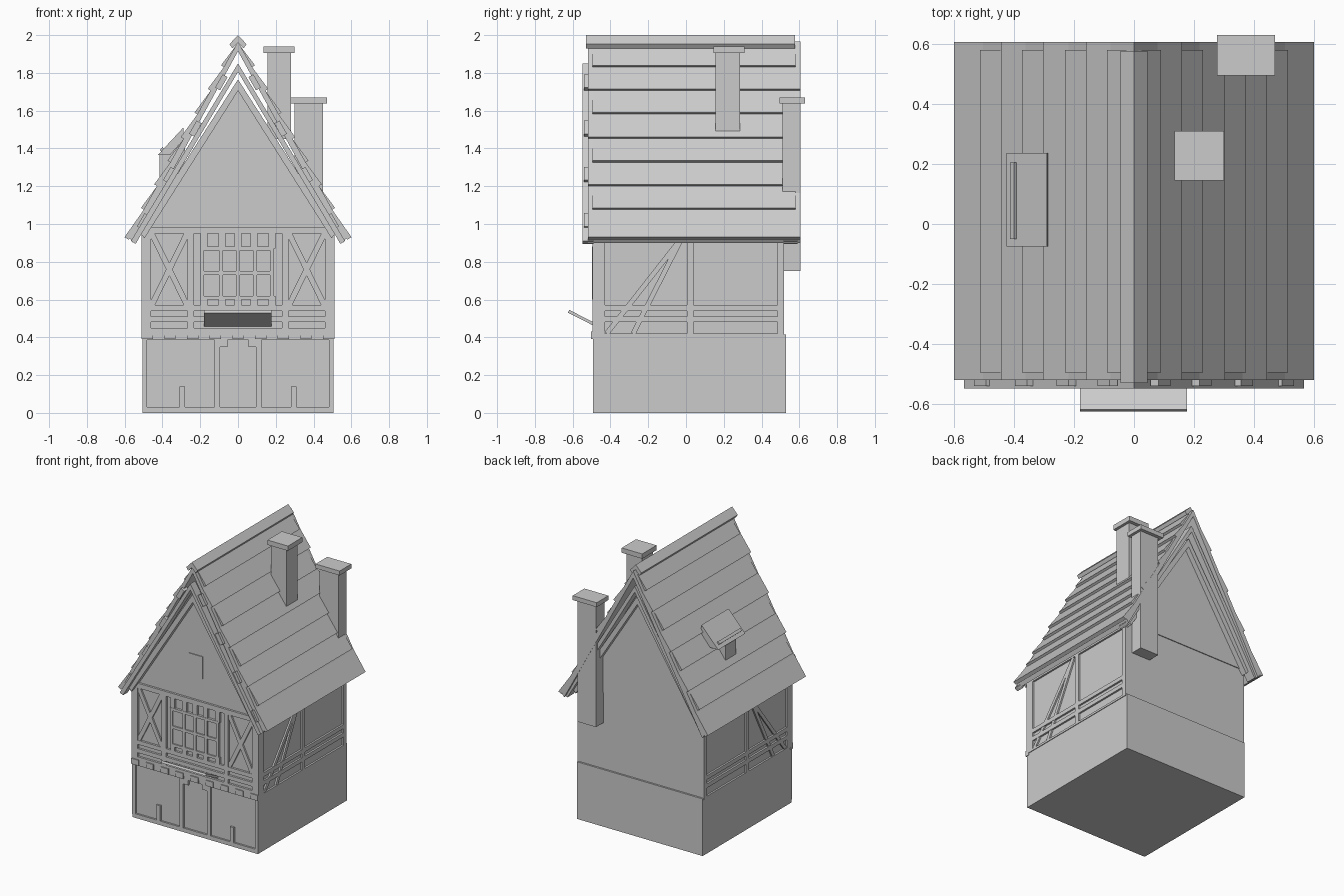
import bpy, bmesh, math
from mathutils import Vector

if "Cube" in bpy.data.objects:
    bpy.data.objects.remove(bpy.data.objects["Cube"])


def build(name, prisms):
    """One object from prisms (profile, axis, start, end); profile is (x,z) along y or (y,z) along x."""
    bm = bmesh.new()
    for pts, axis, a, b in prisms:
        rings = []
        for d in (a, b):
            rings.append([bm.verts.new((u, d, v) if axis == 'y' else (d, u, v)) for u, v in pts])
        lo, hi = rings
        bm.faces.new(lo)
        bm.faces.new(hi[::-1])
        n = len(pts)
        for i in range(n):
            j = (i + 1) % n
            bm.faces.new((lo[j], lo[i], hi[i], hi[j]))
    bmesh.ops.recalc_face_normals(bm, faces=bm.faces)
    me = bpy.data.meshes.new(name)
    bm.to_mesh(me)
    bm.free()
    ob = bpy.data.objects.new(name, me)
    bpy.context.collection.objects.link(ob)
    return ob


def rect(u0, u1, v0, v1):
    return [(u0, v0), (u1, v0), (u1, v1), (u0, v1)]


def box(x0, x1, y0, y1, z0, z1):
    return (rect(x0, x1, z0, z1), 'y', y0, y1)


def strip(p, q, w):
    p, q = Vector(p), Vector(q)
    d = (q - p).normalized() * w / 2
    n = Vector((-d.y, d.x))
    return [tuple(p + n), tuple(p - n), tuple(q - n), tuple(q + n)]


def flip(pts):
    return [(-u, v) for u, v in pts]


def chevron(apex, x, z, t):
    """Inverted V: outer apex, foot of the outer line, vertical thickness."""
    return [(0, apex), (x, z), (x - 0.025, z - t + 0.03), (0, apex - t),
            (-x + 0.025, z - t + 0.03), (-x, z)]


# Masonry base and gabled upper storey
build("stone_base", [box(-0.505, 0.505, -0.48, 0.53, 0, 0.415)])
gable = [(-0.497, 0.41), (0.497, 0.41), (0.497, 0.98), (0, 1.72), (-0.497, 0.98)]
build("upper_walls", [(gable, 'y', -0.48, 0.517)])
build("rear_gable_panel", [([(-0.497, 0.97), (0.497, 0.97), (0, 1.71)], 'y', 0.51, 0.523)])

# Ground floor front frame
F0, F1 = -0.493, -0.475
low = [box(-0.505, 0.505, F0, F1, 0, 0.03), box(-0.505, 0.505, F0, F1, 0.385, 0.41)]
for s in (-1, 1):
    for c, w, z in ((0.493, 0.025, 0.4), (0.11, 0.03, 0.4), (0.295, 0.03, 0.14)):
        low.append(box(s * c - w / 2, s * c + w / 2, F0, F1, 0.02, z))
    low.append(box(s * 0.09 - 0.035, s * 0.09 + 0.035, F0, F1, 0.35, 0.4))
build("ground_floor_frame", low)

# Upper front timber frame with crossed braces
U0, U1 = -0.495, -0.475
tim = [box(-0.51, 0.51, U0, U1, z0, z1)
       for z0, z1 in ((0.41, 0.45), (0.48, 0.51), (0.54, 0.57), (0.95, 0.985))]
for s in (-1, 1):
    for c, w in ((0.485, 0.05), (0.25, 0.035)):
        tim.append(box(s * c - w / 2, s * c + w / 2, U0, U1, 0.41, 0.97))
    for a, b in ((0.56, 0.96), (0.96, 0.56)):
        tim.append((strip((s * 0.265, a), (s * 0.462, b), 0.03), 'y', U0 + 0.003, U1))
for x in (-0.18, -0.085, 0, 0.085, 0.18):
    tim.append(box(x - 0.018, x + 0.018, U0, U1, 0.87, 0.96))
    tim.append(box(x - 0.018, x + 0.018, U0, U1, 0.56, 0.62))
build("front_timbers", tim)
build("jetty_beam_ends", [box(x - 0.03, x + 0.03, -0.502, -0.475, 0.39, 0.43)
                          for x in [-0.48 + 0.12 * i for i in range(9)]])

# Main front window and attic window
win = [box(-0.2, 0.19, -0.488, -0.475, 0.6, 0.88)]
win += [box(x - 0.01, x + 0.01, -0.497, -0.48, 0.6, 0.88) for x in (-0.19, -0.09, 0, 0.09, 0.18)]
win += [box(-0.2, 0.19, -0.497, -0.48, z - 0.01, z + 0.01) for z in (0.61, 0.74, 0.87)]
build("front_window", win)
build("attic_window", [box(-0.055, 0.055, -0.486, -0.475, 1.15, 1.31)])

# Tilted awning over the door
build("awning", [([(-0.625, 0.53), (-0.47, 0.452), (-0.47, 0.47), (-0.618, 0.545)], 'x', -0.18, 0.177)])

# Side timbers on both flanks
for s, label in ((1, "right"), (-1, "left")):
    a, b = s * 0.49, s * 0.51
    side = [(rect(-0.48, 0.52, z0, z1), 'x', a, b)
            for z0, z1 in ((0.405, 0.42), (0.48, 0.51), (0.54, 0.57), (0.93, 0.98))]
    side += [(rect(y0, y1, 0.41, 0.97), 'x', a, b)
             for y0, y1 in ((-0.493, -0.43), (0.005, 0.04), (0.485, 0.52))]
    for y, z in ((-0.42, 0.42), (-0.28, 0.42)):
        side.append((strip((-0.02, 0.93), (y, z), 0.026), 'x', a, s * 0.508))
    build(label + "_side_timbers", side)

# Roof deck, overlapping plank courses and ridge cap
SL = 1.78
deck = [(0, 1.965), (0.58, 0.933), (0.555, 0.9), (0, 1.915),
        (-0.555, 0.9), (-0.58, 0.933)]
build("roof_deck", [(deck, 'y', -0.52, 0.607)])
levels = [0.93, 1.085, 1.21, 1.335, 1.46, 1.59, 1.715, 1.84, 1.955]
n = Vector((SL, 1)).normalized()
courses = []
for i in range(8):
    lo = Vector(((2 - levels[i]) / SL, levels[i]))
    hi = Vector(((2 - levels[i + 1]) / SL, levels[i + 1]))
    prof = [tuple(lo), tuple(lo - n * 0.026), tuple(hi - n * 0.04), tuple(hi - n * 0.018)]
    y0, y1 = (-0.52, 0.607) if i % 2 == 0 else (-0.495, 0.58)
    courses += [(prof, 'y', y0, y1), (flip(prof), 'y', y0, y1)]
build("roof_planks", courses)
cap = [(0, 2), (0.045, 1.952), (0.03, 1.93), (0, 1.96), (-0.03, 1.93), (-0.045, 1.952)]
build("ridge_cap", [(cap, 'y', -0.53, 0.577)])

# Layered barge boards at both gables
build("barge_boards", [(chevron(1.85, 0.567, 0.91, 0.045), 'y', -0.548, -0.49),
                       (chevron(1.85, 0.567, 0.91, 0.045), 'y', 0.515, 0.59)])
build("inner_barge_boards", [(chevron(1.765, 0.52, 0.955, 0.06), 'y', -0.52, -0.475),
                             (chevron(1.765, 0.52, 0.955, 0.06), 'y', 0.515, 0.56)])
front = []
for i in range(4):
    z = 1.04 + i * 0.245
    x = (1.95 - z) / SL
    p = strip((x + 0.01, z - 0.06), (x - 0.03, z + 0.01), 0.03)
    front += [(p, 'y', -0.54, -0.49), (flip(p), 'y', -0.54, -0.49)]
build("plank_ends", front)

# Chimneys with caps
build("roof_chimney", [box(0.155, 0.28, 0.155, 0.285, 1.45, 1.91)])
build("roof_chimney_cap", [box(0.135, 0.30, 0.145, 0.31, 1.905, 1.94)])
build("rear_chimney", [box(0.3, 0.45, 0.51, 0.605, 0.75, 1.64)])
build("rear_chimney_cap", [box(0.277, 0.47, 0.495, 0.63, 1.638, 1.67)])

# Small dormer on the left slope
build("dormer_body", [([(-0.415, 1.235), (-0.28, 1.235), (-0.28, 1.48), (-0.415, 1.37)], 'y', 0.02, 0.14)])
build("dormer_roof", [([(-0.425, 1.365), (-0.29, 1.51), (-0.285, 1.45), (-0.36, 1.365)], 'y', -0.075, 0.237)])
build("dormer_rim", [(strip((-0.41, 1.388), (-0.396, 1.403), 0.012), 'y', -0.05, 0.205)])
